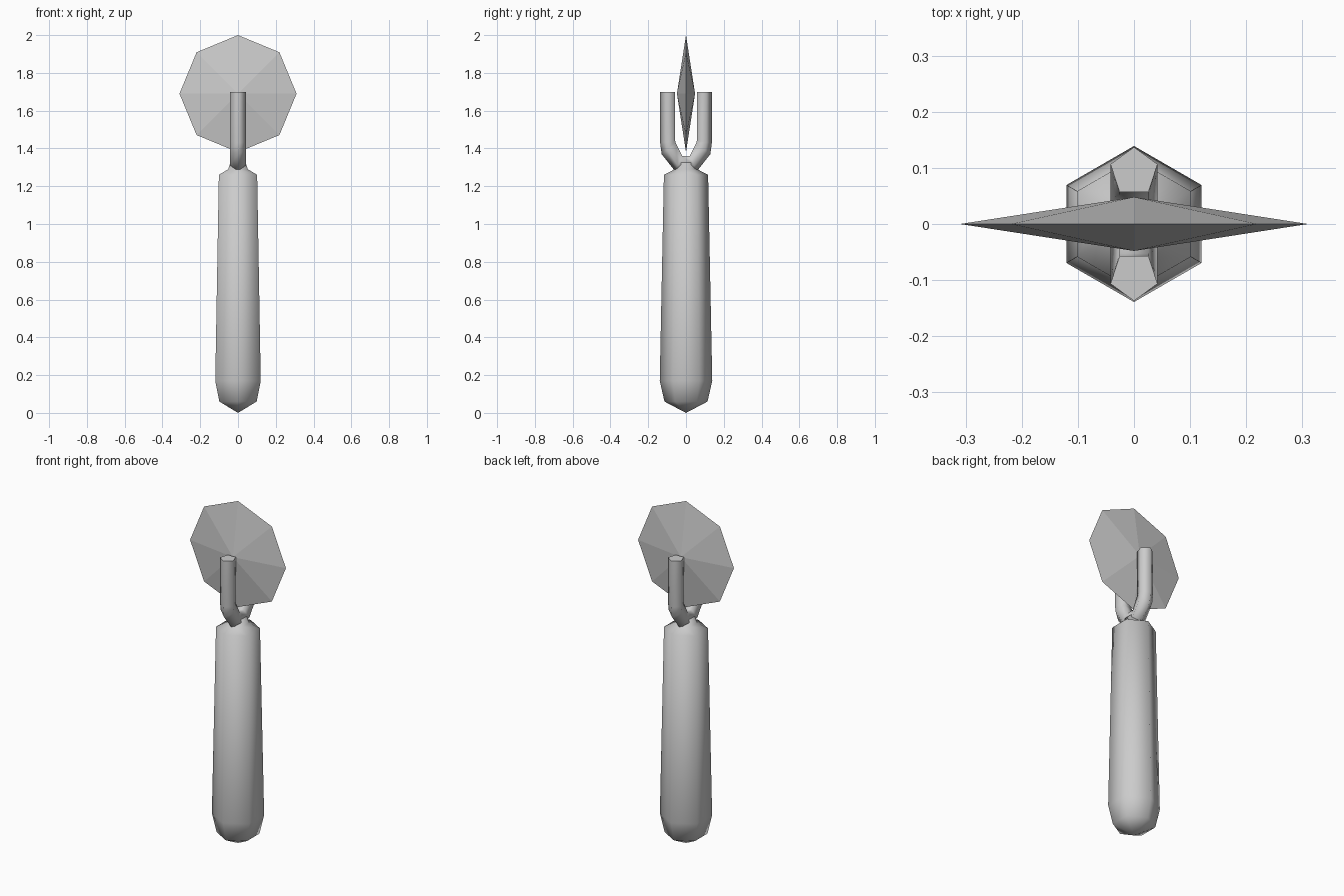
import bpy, bmesh
from math import sin, cos, pi
from mathutils import Vector

cube = bpy.data.objects.get("Cube")
if cube:
    bpy.data.objects.remove(cube)

grey = bpy.data.materials.new("plain grey")
grey.use_nodes = True
colour = (0.6, 0.6, 0.6, 1)
grey.diffuse_color = colour
grey.node_tree.nodes["Principled BSDF"].inputs["Base Color"].default_value = colour


def finish(name, bm, smooth):
    bmesh.ops.recalc_face_normals(bm, faces=bm.faces)
    for f in bm.faces:
        f.smooth = smooth(f)
    mesh = bpy.data.meshes.new(name)
    bm.to_mesh(mesh)
    bm.free()
    mesh.materials.append(grey)
    ob = bpy.data.objects.new(name, mesh)
    bpy.context.collection.objects.link(ob)
    return ob


def skin(bm, rings):
    """Join successive rings of vertices with quads."""
    for a, b in zip(rings, rings[1:]):
        n = len(a)
        for i in range(n):
            j = (i + 1) % n
            bm.faces.new((a[i], a[j], b[j], b[i]))


def turned(bm, profile, sides):
    """Rings around z, with a corner on the y axis."""
    rings = []
    for r, z in profile:
        angles = [2 * pi * i / sides for i in range(sides)]
        rings.append([bm.verts.new((r * sin(a), r * cos(a), z)) for a in angles])
    skin(bm, rings)
    return rings


def close(bm, ring, z):
    """Close a ring with a fan to a point on the axis."""
    tip = bm.verts.new((0, 0, z))
    for i, v in enumerate(ring):
        bm.faces.new((v, ring[(i + 1) % len(ring)], tip))


# Handle: six-sided, tapering upwards, pointed butt and small neck
bm = bmesh.new()
rings = turned(bm, [(0.114, 0.06), (0.139, 0.17), (0.117, 1.26), (0.06, 1.29), (0.047, 1.325)], 6)
close(bm, rings[0], 0)
close(bm, rings[-1], 1.33)
finish("handle", bm, lambda f: True)

# Fork: five-sided bar bent into a U; each station is (outer y, z, inner y, z)
half = [(0.137, 1.70, 0.057, 1.70), (0.137, 1.43, 0.057, 1.44),
        (0.129, 1.37, 0.053, 1.425), (0.058, 1.28, 0.02, 1.36)]
path = half + [(-a, b, -c, d) for a, b, c, d in reversed(half)]
bm = bmesh.new()
rings = []
flat = cos(pi / 5)
for oy, oz, iy, iz in path:
    outer, inner = Vector((0, oy, oz)), Vector((0, iy, iz))
    ring = []
    for i in range(5):
        a = 2 * pi * i / 5
        p = inner.lerp(outer, (cos(a) + flat) / (1 + flat))
        p.x = 0.044 * sin(a)
        ring.append(bm.verts.new(p))
    rings.append(ring)
skin(bm, rings)
caps = [bm.faces.new(rings[0]), bm.faces.new(rings[-1])]
finish("fork", bm, lambda f: len(f.verts) < 5)
fork = bpy.data.objects["fork"]
fork.select_set(True)
bpy.context.view_layer.objects.active = fork
bpy.ops.object.shade_smooth_by_angle(angle=1.35)

# Cutting wheel: eight-sided double pyramid with a sharp rim
bm = bmesh.new()
rim = turned(bm, [(0.31, 0)], 8)[0]
close(bm, rim, 0.048)
close(bm, rim, -0.048)
wheel = finish("cutting_wheel", bm, lambda f: False)
wheel.location.z = 1.69
wheel.rotation_euler.x = pi / 2
